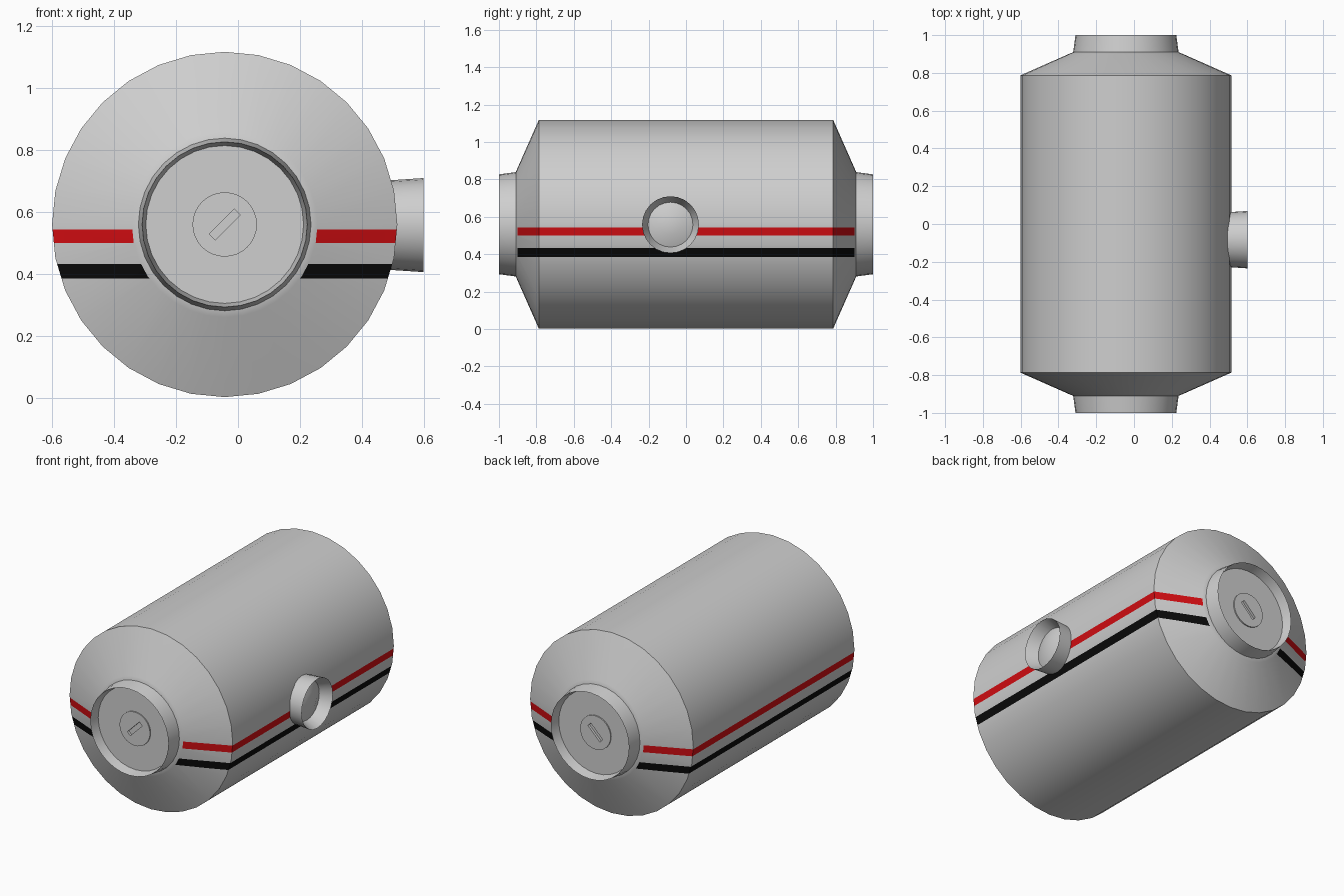
import bpy, bmesh, math
from mathutils import Vector

if "Cube" in bpy.data.objects:
    bpy.data.objects.remove(bpy.data.objects["Cube"])

CX, CZ = -0.043, 0.56
Z = Vector((0, 0, 1))


def material(name, rgb):
    m = bpy.data.materials.new(name)
    m.diffuse_color = (*rgb, 1)
    m.use_nodes = True
    m.node_tree.nodes["Principled BSDF"].inputs["Base Color"].default_value = m.diffuse_color
    return m


grey = material("light grey", (0.62, 0.62, 0.62))
red = material("red", (0.65, 0.004, 0.006))
black = material("black", (0.003, 0.003, 0.003))


def lathe(origin, axis, profile, sides):
    """Closed solid: profile of (distance along axis, radius), ends on the axis."""
    bm = bmesh.new()
    origin, axis = Vector(origin), Vector(axis)
    u = axis.cross(Z)
    rings = []
    for d, r in profile:
        c = origin + axis * d
        ring = []
        for i in range(sides):
            a = 2 * math.pi * i / sides
            ring.append(bm.verts.new(c + (u * math.cos(a) + Z * math.sin(a)) * r))
        rings.append(ring)
    for p, q in zip(rings, rings[1:]):
        for i in range(sides):
            j = (i + 1) % sides
            bm.faces.new((p[i], p[j], q[j], q[i]))
    bm.faces.new(rings[0])
    bm.faces.new(rings[-1])
    bmesh.ops.recalc_face_normals(bm, faces=bm.faces)
    return bm


def finish(bm, name, mats):
    me = bpy.data.meshes.new(name)
    bm.to_mesh(me)
    bm.free()
    for m in mats:
        me.materials.append(m)
    ob = bpy.data.objects.new(name, me)
    bpy.context.collection.objects.link(ob)
    bpy.ops.object.select_all(action='DESELECT')
    ob.select_set(True)
    bpy.context.view_layer.objects.active = ob
    bpy.ops.object.shade_smooth_by_angle(angle=math.radians(25))
    return ob


# Drum with tapered ends, the stripes are cut into its faces
half = [(0.787, 0.558), (0.901, 0.30), (0.91, 0.278)]
profile = [(-d, r) for d, r in reversed(half)] + half
body = lathe((CX, 0, CZ), (0, 1, 0), profile, 32)
stripes = [(0.500, 0.544, 1), (0.386, 0.432, 2)]
for lo, hi, _ in stripes:
    for z in (lo, hi):
        bmesh.ops.bisect_plane(body, geom=body.verts[:] + body.edges[:] + body.faces[:],
                               plane_co=(0, 0, z), plane_no=Z)
for f in body.faces:
    c = f.calc_center_median()
    for lo, hi, index in stripes:
        if lo < c.z < hi and abs(c.y) < 0.901:
            f.material_index = index
finish(body, "drum_body", [grey, red, black])

# End collars with a recessed plate, a round lock and a slanted slot
for side, label in ((-1, "front"), (1, "back")):
    bm = lathe((CX, 0, CZ), (0, side, 0),
               [(0.88, 0.283), (1.0, 0.267), (0.94, 0.255), (0.94, 0.104),
                (0.947, 0.104), (0.947, 0.02)], 32)
    collar = finish(bm, label + "_collar", [grey])
    bpy.ops.mesh.primitive_cube_add(size=1, location=(CX, side * 0.947, CZ),
                                    rotation=(0, math.radians(-45), 0))
    cutter = bpy.context.object
    cutter.name = label + "_slot_cutter"
    cutter.scale = (0.115, 0.03, 0.028)
    cutter.hide_render = True
    cutter.display_type = 'WIRE'
    mod = collar.modifiers.new("slot", 'BOOLEAN')
    mod.operation = 'DIFFERENCE'
    mod.solver = 'EXACT'
    mod.object = cutter
    bpy.context.view_layer.objects.active = collar
    bpy.ops.object.modifier_apply(modifier="slot")
    bpy.data.objects.remove(cutter)

# Flared side port with a blunt cone inside
port = lathe((0, -0.083, 0.558), (1, 0, 0),
             [(0.45, 0.142), (0.6, 0.152), (0.53, 0.12), (0.555, 0.055)], 24)
finish(port, "side_port", [grey])
